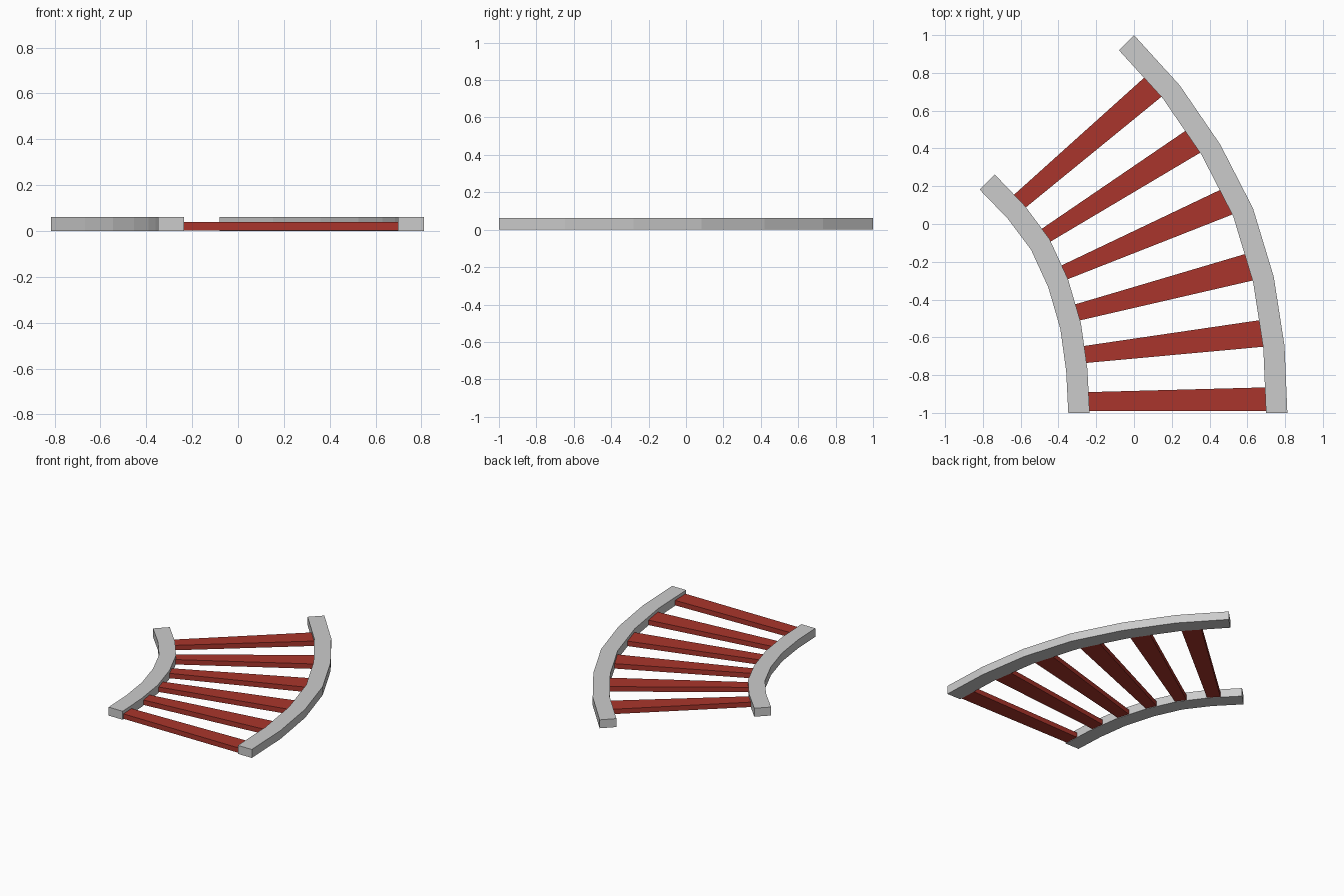
import bpy
from math import cos, sin, radians

if "Cube" in bpy.data.objects:
    bpy.data.objects.remove(bpy.data.objects["Cube"])

RAIL_W, RAIL_H = 0.113, 0.062
SLAT_Z0, SLAT_Z1 = 0.003, 0.039


def prism(name, outline, z0, z1, mat=None):
    """Extrude a flat counter-clockwise outline between two heights."""
    n = len(outline)
    verts = [(x, y, z) for z in (z0, z1) for x, y in outline]
    faces = [tuple(reversed(range(n))), tuple(range(n, 2 * n))]
    faces += [(i, (i + 1) % n, n + (i + 1) % n, n + i) for i in range(n)]
    mesh = bpy.data.meshes.new(name)
    mesh.from_pydata(verts, [], faces)
    if mat:
        mesh.materials.append(mat)
    obj = bpy.data.objects.new(name, mesh)
    bpy.context.collection.objects.link(obj)
    return obj


def rail(name, path):
    """Curved rail: right edge path, left edge offset along turning normal."""
    left = []
    for i, (x, y) in enumerate(path):
        a = radians(45 * i / (len(path) - 1))
        left.append((x - RAIL_W * cos(a), y - RAIL_W * sin(a)))
    prism(name, path + left[::-1], 0, RAIL_H)


# Two curved rails, six segments each, turning 45 degrees
rail("outer_rail", [(0.812, -1), (0.797, -0.646), (0.74, -0.28), (0.63, 0.083),
                    (0.457, 0.42), (0.243, 0.733), (0, 1)])
rail("inner_rail", [(-0.235, -1), (-0.247, -0.765), (-0.281, -0.525), (-0.349, -0.293),
                    (-0.447, -0.08), (-0.577, 0.095), (-0.737, 0.262)])

# Tapered red slats: inner low, outer low, outer high, inner high corners
red = bpy.data.materials.new("dark_red")
red.diffuse_color = (0.4, 0.036, 0.025, 1)
red.use_nodes = True
red.node_tree.nodes["Principled BSDF"].inputs["Base Color"].default_value = red.diffuse_color
slats = [
    [(-.235, -.99), (.697, -.99), (.694, -.865), (-.24, -.89)],
    [(-.247, -.735), (.682, -.65), (.66, -.51), (-.26, -.645)],
    [(-.285, -.51), (.625, -.30), (.585, -.16), (-.31, -.425)],
    [(-.345, -.29), (.52, .05), (.455, .18), (-.385, -.22)],
    [(-.445, -.095), (.355, .38), (.275, .495), (-.495, -.03)],
    [(-.57, .09), (.147, .675), (.06, .78), (-.635, .155)],
]
for k, (a, b, c, d) in enumerate(slats):
    def extend(p, q, t=0.012):
        return (p[0] + (p[0] - q[0]) * t, p[1] + (p[1] - q[1]) * t)
    prism(f"slat_{k + 1}", [extend(a, b), extend(b, a), extend(c, d), extend(d, c)],
          SLAT_Z0, SLAT_Z1, red)
